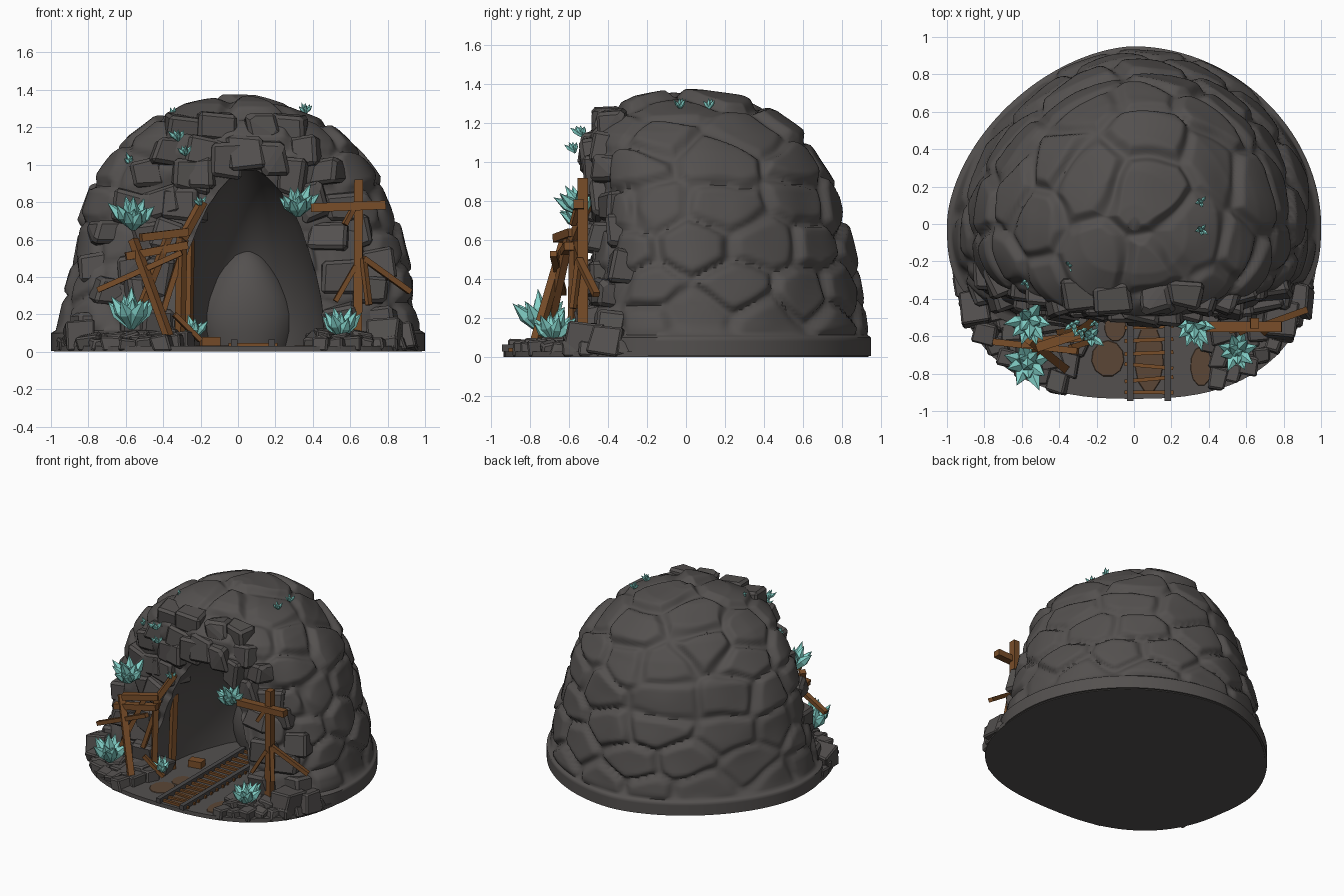
import bpy, bmesh, math, random
from mathutils import Vector, Matrix, Euler, noise, kdtree

random.seed(7)
rnd = random.uniform
if "Cube" in bpy.data.objects:
    bpy.data.objects.remove(bpy.data.objects["Cube"])


def material(name, rgb):
    m = bpy.data.materials.new(name)
    m.use_nodes = True
    m.diffuse_color = (*rgb, 1)
    m.node_tree.nodes["Principled BSDF"].inputs["Base Color"].default_value = (*rgb, 1)
    return m


ROCK = material("grey rock", (0.088, 0.081, 0.078))
WOOD = material("brown timber", (0.19, 0.075, 0.022))
CRYSTAL = material("teal crystal", (0.23, 0.65, 0.59))
IRON = material("dark iron", (0.07, 0.066, 0.066))
DIRT = material("rusty dirt", (0.105, 0.062, 0.037))


def finish(name, bm, mat, smooth=None):
    bmesh.ops.recalc_face_normals(bm, faces=bm.faces)
    me = bpy.data.meshes.new(name)
    bm.to_mesh(me)
    bm.free()
    me.materials.append(mat)
    if smooth:
        me.shade_smooth()
        me.set_sharp_from_angle(angle=math.radians(smooth))
    ob = bpy.data.objects.new(name, me)
    bpy.context.collection.objects.link(ob)
    return ob


# Mound profile: height, half width, back reach, front reach
PROFILE = [(.005, 1, .95, .6), (.1, 1, .95, .6), (.115, .975, .93, .55), (.3, .935, .9, .53),
           (.5, .89, .86, .49), (.7, .84, .81, .47), (.9, .78, .76, .47), (1.05, .66, .67, .5),
           (1.15, .57, .59, .49), (1.25, .45, .46, .4), (1.32, .29, .28, .26),
           (1.355, .1, .1, .1), (1.36, .02, .02, .02)]


def profile(z):
    for a, b in zip(PROFILE, PROFILE[1:]):
        if z <= b[0]:
            return Vector(a[1:]).lerp(Vector(b[1:]), max(0, (z - a[0]) / (b[0] - a[0])))
    return Vector(PROFILE[-1][1:])


def outline(a, wide, back, front, power):
    # The back left is a little flatter than the back right
    c, s = math.cos(a), math.sin(a)
    reach = back
    if s < 0:
        reach = front
    else:
        power = 1.16 if c < 0 else 1.04
    return wide * math.copysign(abs(c) ** power, c), reach * math.copysign(abs(s) ** power, s)


def front_y(x, z):
    w, _, f = profile(z)
    return -f * max(0, 1 - min(1, abs(x) / w) ** (2 / .7)) ** .35


def loft(rings):
    bm = bmesh.new()
    rows = [[bm.verts.new(p) for p in ring] for ring in rings]
    n = len(rows[0])
    for lo, hi in zip(rows, rows[1:]):
        for i in range(n):
            bm.faces.new((lo[i], lo[(i + 1) % n], hi[(i + 1) % n], hi[i]))
    bm.faces.new(rows[0][::-1])
    bm.faces.new(rows[-1])
    return bm


# Staggered stone centres over the dome
cells = []
for z in (.19, .36, .56, .78, .99, 1.17, 1.31):
    w = profile(z)[0]
    count = max(4, round(2 * math.pi * w / .43))
    shift = rnd(0, 1)
    for i in range(count):
        a = (i + shift + rnd(-.3, .3)) * 2 * math.pi / count
        zz = z + rnd(-.04, .04)
        cells.append(Vector((*outline(a, *profile(zz), .7), zz * 1.5)))
tree = kdtree.KDTree(len(cells))
for i, c in enumerate(cells):
    tree.insert(c, i)
tree.balance()
bulge = [rnd(-.012, .02) for _ in cells]


def stone_surface(p):
    wobble = noise.noise_vector(p * 5) * .03
    (_, i, d1), (_, _, d2) = tree.find_n(Vector((p.x, p.y, p.z * 1.5)) + wobble, 2)
    t = min(1, (d2 - d1) / .11)
    body = t * t * (3 - 2 * t)
    push = bulge[i] * body - .026 * (1 - body) + .016 * noise.noise(p * 4)
    fade = max(0, min(1, (p.z - .11) / .04))
    return p + (p - Vector((0, 0, .4))).normalized() * push * fade


# Mound with pillowed stone courses
rings, SIDES = [], 300
for a, b in zip(PROFILE, PROFILE[1:]):
    steps = math.ceil((Vector(b) - Vector(a)).length / .022)
    for k in range(steps):
        z, w, back, front = Vector(a).lerp(Vector(b), k / steps)
        rings.append([stone_surface(Vector((*outline(2 * math.pi * i / SIDES, w, back, front, .7), z)))
                      for i in range(SIDES)])
mound = finish("rock_mound", loft(rings), ROCK)

# Hollow the cave out of the mound
bm = bmesh.new()
bmesh.ops.create_uvsphere(bm, u_segments=28, v_segments=18, radius=1)
for v in bm.verts:
    x, y, z = v.co
    ripple = 1 + .05 * noise.noise(v.co * 3)
    v.co = (.06 + x * .4 * ripple * (1 - .25 * max(0, z) ** 2), -.55 + y * .9, .12 + z * .86)
cutter = finish("cave_cutter", bm, ROCK)
cutter.hide_render = True
mod = mound.modifiers.new("cave", 'BOOLEAN')
mod.operation, mod.solver, mod.object = 'DIFFERENCE', 'EXACT', cutter
bpy.context.view_layer.update()
hollow = bpy.data.meshes.new_from_object(mound.evaluated_get(bpy.context.evaluated_depsgraph_get()))
mound.modifiers.clear()
mound.data = hollow
bpy.data.objects.remove(cutter)
hollow.shade_smooth()
hollow.set_sharp_from_angle(angle=math.radians(60))

# Floor slab
ring = [outline(2 * math.pi * i / 96, .985, .935, .935, .78) for i in range(96)]
finish("floor_slab", loft([[(x, y, z) for x, y in ring] for z in (0, .03)]), ROCK)


def boulder(bm, loc, size, tilt=.22):
    rot = Euler((rnd(-tilt, tilt), rnd(-tilt, tilt), rnd(-.3, .3))).to_matrix()
    verts = []
    for p in [Vector((i, j, k)) for i in (-1, 1) for j in (-1, 1) for k in (-1, 1)]:
        p = p * .9 + Vector([rnd(-.2, .2) for _ in range(3)])
        q = Vector(loc) + rot @ Vector([u * s for u, s in zip(p, size)])
        q.z = max(q.z, .002)
        verts.append(bm.verts.new(q))
    out = bmesh.ops.convex_hull(bm, input=verts)
    loose = {g for g in out["geom_interior"] + out["geom_unused"] if isinstance(g, bmesh.types.BMVert)}
    bmesh.ops.delete(bm, geom=list(loose), context='VERTS')


def finish_boulders(name, bm, edge):
    bmesh.ops.dissolve_limit(bm, angle_limit=.3, verts=bm.verts, edges=bm.edges)
    bmesh.ops.bevel(bm, geom=bm.edges[:], offset=edge, segments=1, affect='EDGES', clamp_overlap=True)
    finish(name, bm, ROCK)


# Stones framing the cave mouth
bm = bmesh.new()
for i in range(13):
    a = math.radians(2 + i * 176 / 12)
    x, z = .06 + .5 * math.cos(a), .13 + .93 * math.sin(a)
    boulder(bm, (x, front_y(x, z) + .05, z), (rnd(.085, .115), .1, rnd(.085, .11)))
finish_boulders("arch_stones", bm, .018)

# Angular stones over the front face
bm = bmesh.new()
for row, z in enumerate((.15, .31, .47, .63, .79, .94, 1.08, 1.19)):
    reach = profile(z)[0] - .1
    for k in range(-5, 6):
        x = (k + .5 * (row % 2)) * .19 + rnd(-.03, .03)
        if abs(x) < reach and ((x - .06) / .56) ** 2 + ((z - .1) / 1.02) ** 2 > 1:
            boulder(bm, (x, front_y(x, z) + .06, z + rnd(-.02, .02)),
                    (rnd(.09, .12), rnd(.075, .095), rnd(.075, .095)))
finish_boulders("front_stones", bm, .018)

# Rubble on both sides of the floor
bm = bmesh.new()
for lo, hi in ((196, 250), (293, 344)):
    for k in range(9):
        a = math.radians(lo + (hi - lo) * k / 8)
        x, y = outline(a, .98, .95, .93, .78)
        for f, s in ((.95, .055), (.84, .065), (.73, .07)):
            if abs(x * f) > .25 and not (x > 0 and abs(x * f) < .4):
                boulder(bm, (x * f, y * f, s * .6), (s * rnd(.8, 1.2), s * rnd(.8, 1.2), s * rnd(.7, 1.1)))
for x, y, s in ((.78, -.52, .1), (.87, -.4, .09), (-.85, -.45, .09), (-.3, -.5, .07), (.43, -.5, .07)):
    boulder(bm, (x, y, s * .8), (s, s, s))
finish_boulders("floor_rubble", bm, .01)

# Rounded, pointed stone at the back of the cave
bm = bmesh.new()
bmesh.ops.create_uvsphere(bm, u_segments=20, v_segments=12, radius=1)
for v in bm.verts:
    x, y, z = v.co
    v.co = (.045 + x * .27 * (1 - .35 * max(0, z)), .3 + y * .2, max(.01, .2 + z * .36))
finish("cave_back_stone", bm, ROCK, 50)


def beam(bm, p, q, w=.045, d=.04):
    p, q = Vector(p), Vector(q)
    rot = (q - p).to_track_quat('Z', 'Y').to_matrix().to_4x4()
    bmesh.ops.create_cube(bm, size=1, matrix=Matrix.Translation((p + q) / 2) @ rot
                          @ Matrix.Diagonal((w, d, (q - p).length, 1)))


def timber(name, beams):
    bm = bmesh.new()
    for p, q, w in beams:
        beam(bm, p, q, w, w * .85)
    finish(name, bm, WOOD)


timber("right_post_frame", [
    ((.39, -.55, .77), (.79, -.55, .785), .055), ((.64, -.53, .05), (.645, -.53, .92), .055),
    ((.67, -.55, .5), (.92, -.46, .32), .035), ((.52, -.57, .27), (.63, -.55, .46), .03),
    ((.7, -.58, .25), (.67, -.55, .5), .03), ((.57, -.58, .68), (.63, -.55, .79), .03)])
for name, beams in (("left_post_frame", [
    ((-.36, -.78, .05), (-.56, -.62, .6), .045), ((-.55, -.7, .16), (-.37, -.6, .62), .04),
    ((-.75, -.63, .33), (-.3, -.68, .53), .035), ((-.6, -.64, .51), (-.27, -.6, .57), .05),
    ((-.52, -.66, .61), (-.27, -.58, .64), .05), ((-.31, -.58, .04), (-.3, -.57, .64), .045),
    ((-.4, -.58, .22), (-.28, -.56, .6), .035), ((-.3, -.58, .6), (-.19, -.5, .8), .045),
    ((-.34, -.66, .2), (-.2, -.62, .06), .03)]), ("inner_post", [
        ((-.27, -.42, .02), (-.26, -.4, .6), .045), ((-.2, -.3, .05), (-.1, -.28, .05), .07)])):
    timber(name, beams)

# Track
bm = bmesh.new()
for x in (-.02, .18):
    beam(bm, (x, -.945, .047), (x, .1, .047), .034, .036)
finish("rails", bm, IRON)
bm = bmesh.new()
for k in range(15):
    t, y = rnd(-.012, .012), -.9 + k * .07
    beam(bm, (-.05, y + t, .034), (.21, y - t, .034), .02, .026)
finish("track_ties", bm, WOOD)

# Dirt stains on the floor
bm = bmesh.new()
for x, y, a, b in ((-.14, -.72, .09, .1), (.36, -.76, .06, .11), (.08, -.72, .08, .19), (-.1, -.55, .06, .08)):
    bmesh.ops.create_cone(bm, cap_ends=True, segments=11, radius1=1, radius2=.95, depth=.005,
                          matrix=Matrix.Translation((x, y, .031)) @ Matrix.Diagonal((a, b, 1, 1)))
finish("dirt_patches", bm, DIRT)


def crystal_cluster(name, loc, size, lean, count):
    bm = bmesh.new()
    for i in range(count):
        a = i * 2.4
        spread = 1.25 * math.sqrt(i / count)
        d = Vector((math.cos(a) * spread, math.sin(a) * spread, 1)) + Vector(lean)
        length = size * rnd(.8, 1.1)
        r = size * .18
        base = Matrix.Translation(loc) @ d.to_track_quat('Z', 'Y').to_matrix().to_4x4()
        for r1, r2, z0, z1 in ((r * .5, r, 0, .55), (r, 0, .55, 1)):
            bmesh.ops.create_cone(bm, cap_ends=False, segments=5, radius1=r1, radius2=r2,
                                  depth=(z1 - z0) * length,
                                  matrix=base @ Matrix.Translation((0, 0, (z0 + z1) / 2 * length)))
    bmesh.ops.remove_doubles(bm, verts=bm.verts, dist=.0005)
    finish(name, bm, CRYSTAL)


# Crystal growths
OUT, UP = (0, -.6, 0), (0, -.1, .1)
for i, (x, y, z, s, lean, n) in enumerate((
        (-.57, -.74, .13, .21, UP, 12), (-.56, -.51, .66, .19, OUT, 12), (.32, -.53, .73, .17, OUT, 11),
        (.55, -.68, .08, .17, UP, 12), (-.23, -.6, .08, .12, UP, 7), (-.2, -.52, .78, .06, OUT, 5),
        (-.32, -.53, 1.13, .08, OUT, 5), (-.28, -.57, 1.05, .07, OUT, 5), (-.57, -.3, 1.0, .07, OUT, 5),
        (-.34, -.22, 1.25, .06, UP, 4), (.36, .12, 1.275, .06, UP, 5), (.36, -.03, 1.275, .06, UP, 6))):
    crystal_cluster(f"crystal_cluster_{i + 1}", (x, y, z), s, lean, n)
